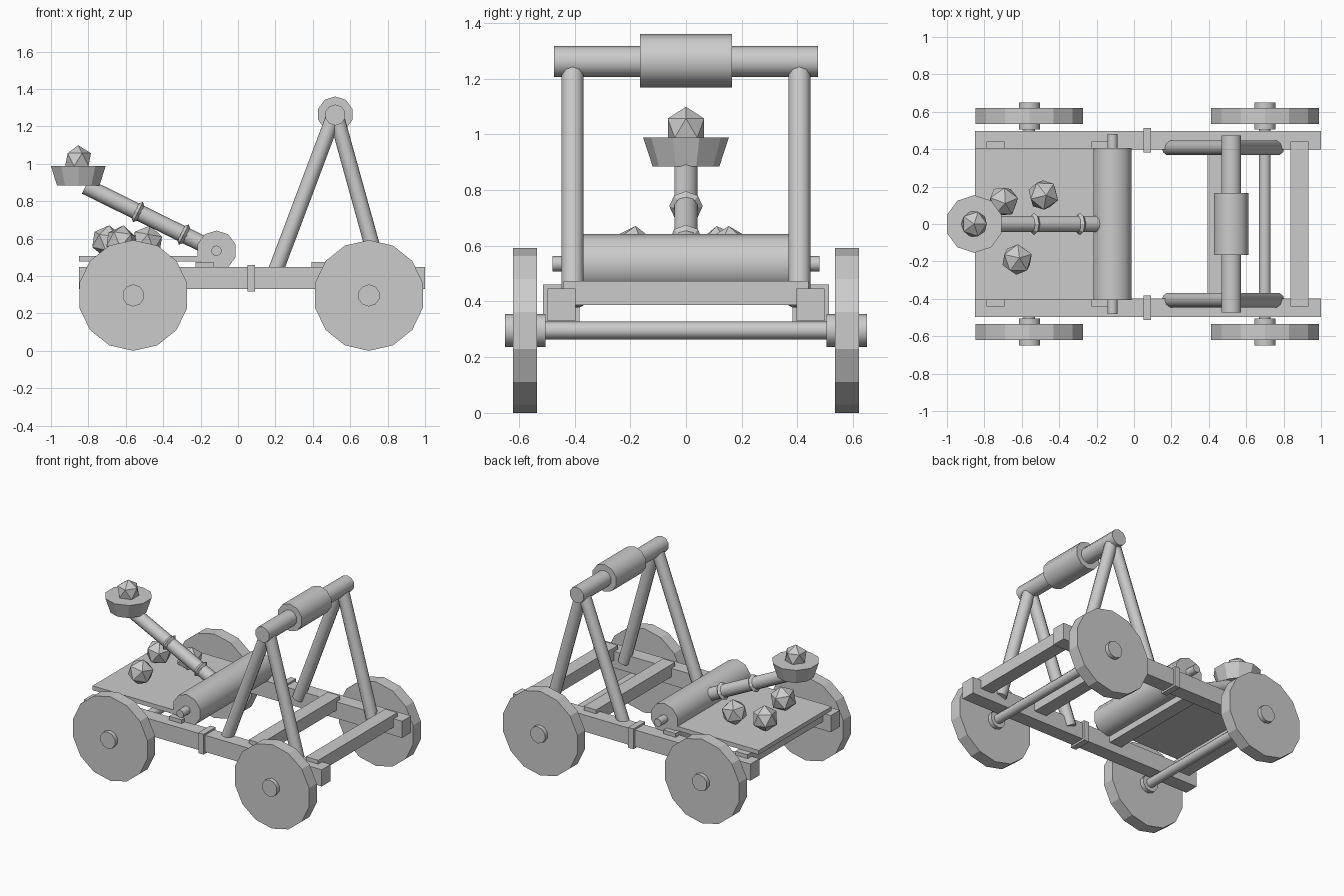
import bpy, math
from mathutils import Vector

if "Cube" in bpy.data.objects:
    bpy.data.objects.remove(bpy.data.objects["Cube"])


def box(name, x, y, z):
    """Box from (min, max) ranges on each axis."""
    bpy.ops.mesh.primitive_cube_add(size=1, location=[(r[0] + r[1]) / 2 for r in (x, y, z)])
    o = bpy.context.object
    o.name = name
    o.scale = [r[1] - r[0] for r in (x, y, z)]
    return o


def rod(name, a, b, r, sides=10, smooth=True):
    """Cylinder between two points."""
    a, b = Vector(a), Vector(b)
    d = b - a
    bpy.ops.mesh.primitive_cylinder_add(vertices=sides, radius=r, depth=d.length, location=(a + b) / 2)
    o = bpy.context.object
    o.name = name
    if abs(d.normalized().y) > 0.99:
        o.rotation_euler = (math.pi / 2, 0, 0)  # keeps a corner pointing up
    else:
        o.rotation_euler = d.to_track_quat('Z', 'Y').to_euler()
    if smooth:
        bpy.ops.object.shade_smooth_by_angle(angle=math.radians(50))
    return o


def ball(name, loc, r, turn=(0, 0, 0)):
    bpy.ops.mesh.primitive_ico_sphere_add(subdivisions=1, radius=r, location=loc, rotation=turn)
    bpy.context.object.name = name


# Chassis rails, metal bands, A-frame legs
for s, side in ((-1, "front"), (1, "back")):
    box(side + "_rail", (-0.85, 1.0), sorted((s * 0.397, s * 0.497)), (0.33, 0.447))
    box(side + "_band", (0.05, 0.092), sorted((s * 0.382, s * 0.513)), (0.317, 0.46))
    for x, label in ((0.187, "left"), (0.765, "right")):
        rod(f"{side}_{label}_leg", (x, s * 0.407, 0.39), (0.52, s * 0.407, 1.275), 0.041)

# Cross beams and deck
for i, x in enumerate((-0.74, -0.18, 0.44, 0.885)):
    box(f"cross_beam_{i}", (x - 0.048, x + 0.048), (-0.44, 0.44), (0.387, 0.474))
box("deck", (-0.85, -0.2), (-0.405, 0.405), (0.478, 0.508))

# Axles, wheels and hubs
for x, label in ((-0.56, "left"), (0.70, "right")):
    rod(label + "_axle", (x, -0.6, 0.296), (x, 0.6, 0.296), 0.032)
    for s, side in ((-1, "front"), (1, "back")):
        rod(f"{side}_{label}_wheel", (x, s * 0.535, 0.296), (x, s * 0.621, 0.296), 0.296, 14, False)
        rod(f"{side}_{label}_hub", (x, s * 0.505, 0.296), (x, s * 0.65, 0.296), 0.059)

# Top crossbar with padded sleeve
rod("crossbar", (0.52, -0.473, 1.261), (0.52, 0.473, 1.261), 0.056)
rod("padding", (0.52, -0.166, 1.264), (0.52, 0.166, 1.264), 0.096)

# Winding drum and its pin
pivot = Vector((-0.115, 0, 0.535))
rod("drum", pivot - Vector((0, 0.405, 0)), pivot + Vector((0, 0.405, 0)), 0.108)
rod("drum_pin", pivot - Vector((0, 0.48, 0)), pivot + Vector((0, 0.48, 0)), 0.028)

# Throwing arm with rope bindings
tip = Vector((-0.815, 0, 0.88))
rod("arm", pivot, tip, 0.044)
for i, t in enumerate((0.25, 0.6)):
    bpy.ops.mesh.primitive_torus_add(major_segments=8, minor_segments=4, major_radius=0.044,
                                     minor_radius=0.016, location=pivot.lerp(tip, t))
    o = bpy.context.object
    o.name = f"rope_binding_{i}"
    o.rotation_euler = (tip - pivot).to_track_quat('Z', 'Y').to_euler()

# Bucket with its loaded stone
bpy.ops.mesh.primitive_cone_add(vertices=10, radius1=0.12, radius2=0.154, depth=0.104,
                                location=(-0.854, 0, 0.937))
bpy.context.object.name = "bucket"
ball("loaded_stone", (-0.855, 0, 1.022), 0.077)

# Spare stones on the deck
for i, (x, y, a) in enumerate(((-0.70, 0.12, 0.3), (-0.485, 0.155, 0.9), (-0.625, -0.19, 1.6))):
    ball(f"spare_stone_{i}", (x, y, 0.585), 0.087, (0.15, 0.1, a))
